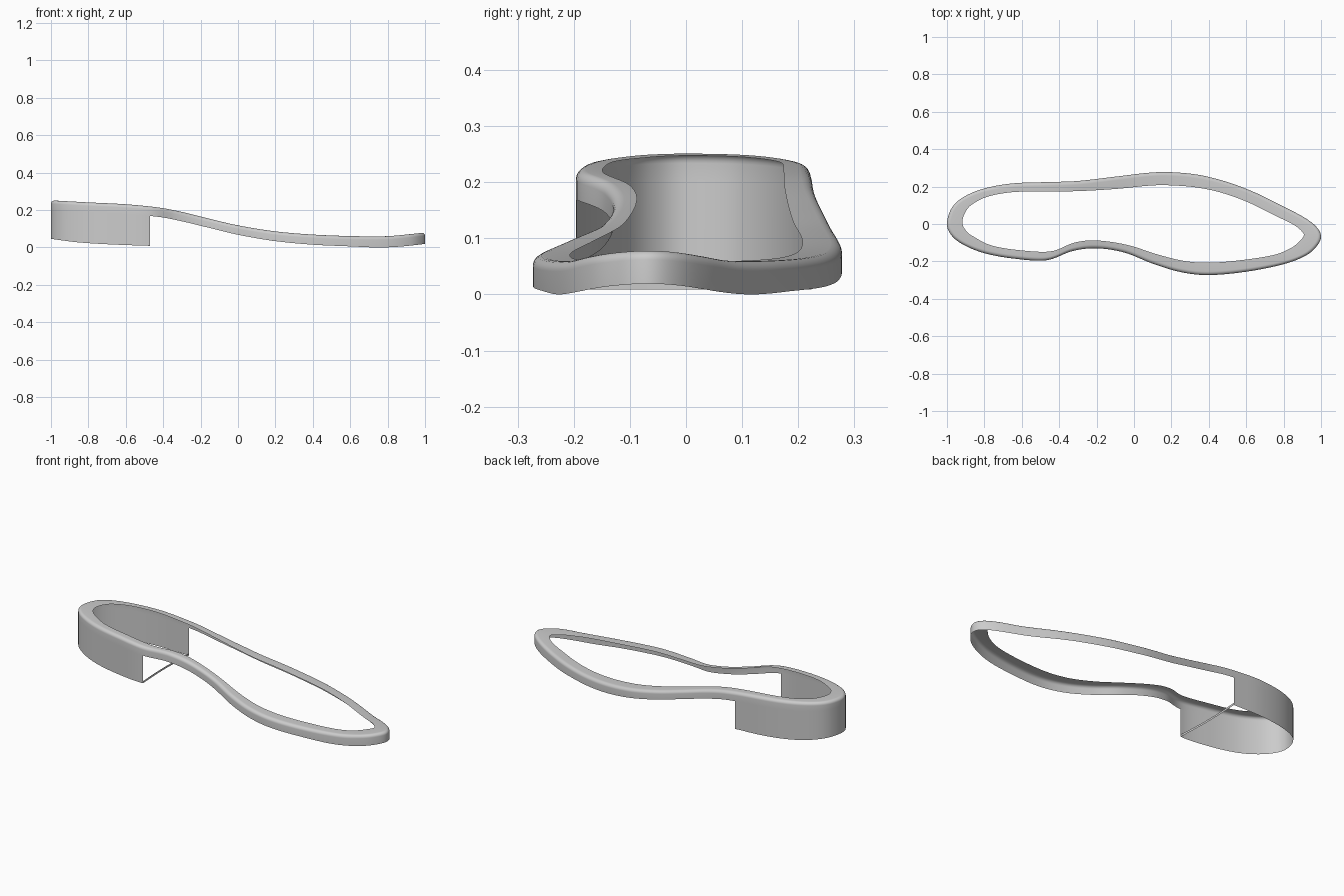
import bpy, math

if "Cube" in bpy.data.objects:
    bpy.data.objects.remove(bpy.data.objects["Cube"])

# Rim outline: outer x, outer y, matching inner lip x, y (clockwise from heel)
RIM = [
    (-1.0, 0.0, -.918, 0.01), (-.975, .085, -.895, .075), (-.91, .145, -.85, .115),
    (-.8, .19, -.77, .15), (-.65, .217, -.64, .171), (-.47, .224, -.47, .174),
    (-.3, .23, -.295, .176), (-.1, .253, -.09, .188), (.08, .274, .08, .205),
    (.2, .277, .19, .207), (.35, .262, .33, .196), (.5, .224, .465, .168),
    (.65, .167, .61, .116), (.8, .093, .755, .045), (.91, .035, .855, -.005),
    (.975, -.015, .898, -.04), (1.0, -.065, .908, -.06), (.98, -.115, .892, -.085),
    (.92, -.168, .84, -.128), (.8, -.215, .745, -.166), (.6, -.255, .575, -.193),
    (.4, -.273, .4, -.207), (.25, -.257, .265, -.197), (.1, -.212, .12, -.161),
    (-.05, -.153, -.035, -.112), (-.2, -.13, -.2, -.088), (-.33, -.145, -.32, -.1),
    (-.47, -.194, -.45, -.147), (-.65, -.184, -.64, -.137), (-.8, -.156, -.77, -.112),
    (-.91, -.112, -.85, -.072), (-.975, -.062, -.895, -.04)]
# Heights along x
TOP = [(-1, .252), (-.8, .241), (-.6, .231), (-.42, .213), (-.3, .19), (-.15, .153),
       (0, .118), (.2, .086), (.4, .069), (.6, .061), (.8, .06), (.9, .069), (1, .08)]
BOTTOM = [(-1, .205), (-.6, .178), (-.42, .163), (-.3, .14), (-.15, .104), (0, .068),
          (.2, .034), (.4, .015), (.6, .006), (.75, 0), (.87, .005), (1, .019)]
HEEL = [(-1, .046), (-.85, .027), (-.65, .015), (-.47, .009)]
SUB = 8


def catmull(a, b, c, d, t):
    return .5 * (2*b + (c-a)*t + (2*a-5*b+4*c-d)*t*t + (3*b-a-3*c+d)*t**3)


def height(table, x):
    x = min(max(x, table[0][0]), table[-1][0])
    n = len(table)
    def slope(i):
        a, b = table[max(i-1, 0)], table[min(i+1, n-1)]
        return (b[1]-a[1]) / (b[0]-a[0])
    i = 0
    while i < n-2 and x > table[i+1][0]:
        i += 1
    (x0, z0), (x1, z1) = table[i], table[i+1]
    h = x1-x0
    t = (x-x0)/h
    return ((2*t**3-3*t*t+1)*z0 + (t**3-2*t*t+t)*h*slope(i)
            + (3*t*t-2*t**3)*z1 + (t**3-t*t)*h*slope(i+1))


def make_strip(name, columns, closed):
    """Skin a row of equal-length point columns."""
    k, n = len(columns[0]), len(columns)
    faces = []
    for i in range(n if closed else n-1):
        j = (i+1) % n
        faces += [(i*k+r, j*k+r, j*k+r+1, i*k+r+1) for r in range(k-1)]
    mesh = bpy.data.meshes.new(name)
    mesh.from_pydata([p for col in columns for p in col], [], faces)
    ob = bpy.data.objects.new(name, mesh)
    bpy.context.collection.objects.link(ob)
    bpy.context.view_layer.objects.active = ob
    ob.select_set(True)
    bpy.ops.object.shade_smooth_by_angle(angle=math.radians(50))
    ob.select_set(False)
    return ob


# Smooth closed outline samples
N = len(RIM)
samples = [tuple(catmull(RIM[i-1][c], RIM[i][c], RIM[(i+1) % N][c], RIM[(i+2) % N][c], s/SUB)
                 for c in range(4)) for i in range(N) for s in range(SUB)]


# Rim: flat lip, rounded shoulder and short outer wall
def rim_column(s):
    ox, oy, ix, iy = s
    r = .02
    w = math.hypot(ix-ox, iy-oy)
    zo, zi = height(TOP, ox), height(TOP, ix)
    col = [(ix, iy, zi)]
    for step in range(7):
        a = math.pi/2 * step/6
        f = r*(1-math.sin(a))/w if step else r/w
        f = r/w*(1-math.sin(a))
        x, y = ox+(ix-ox)*f, oy+(iy-oy)*f
        col.append((x, y, zo+(zi-zo)*f - r*.9*(1-math.cos(a))))
    col.append((ox, oy, height(BOTTOM, ox)))
    return col


make_strip("sole_rim", [rim_column(s) for s in samples], True)

# Heel wall: deep skirt wrapped around the back
start, end = 27*SUB, 5*SUB
heel = samples[start:] + samples[:end+1]
make_strip("heel_wall", [[(x, y, height(BOTTOM, x)), (x, y, height(HEEL, x))]
                         for x, y, _, _ in heel], False)

# Thin strip joining the two lower front corners of the heel
strap = []
for i in range(17):
    t = i/16
    x, y = -.47-.008*math.sin(math.pi*t), -.194+.418*t
    strap.append([(x, y, .021), (x, y, .009)])
make_strip("heel_strap", strap, False)
